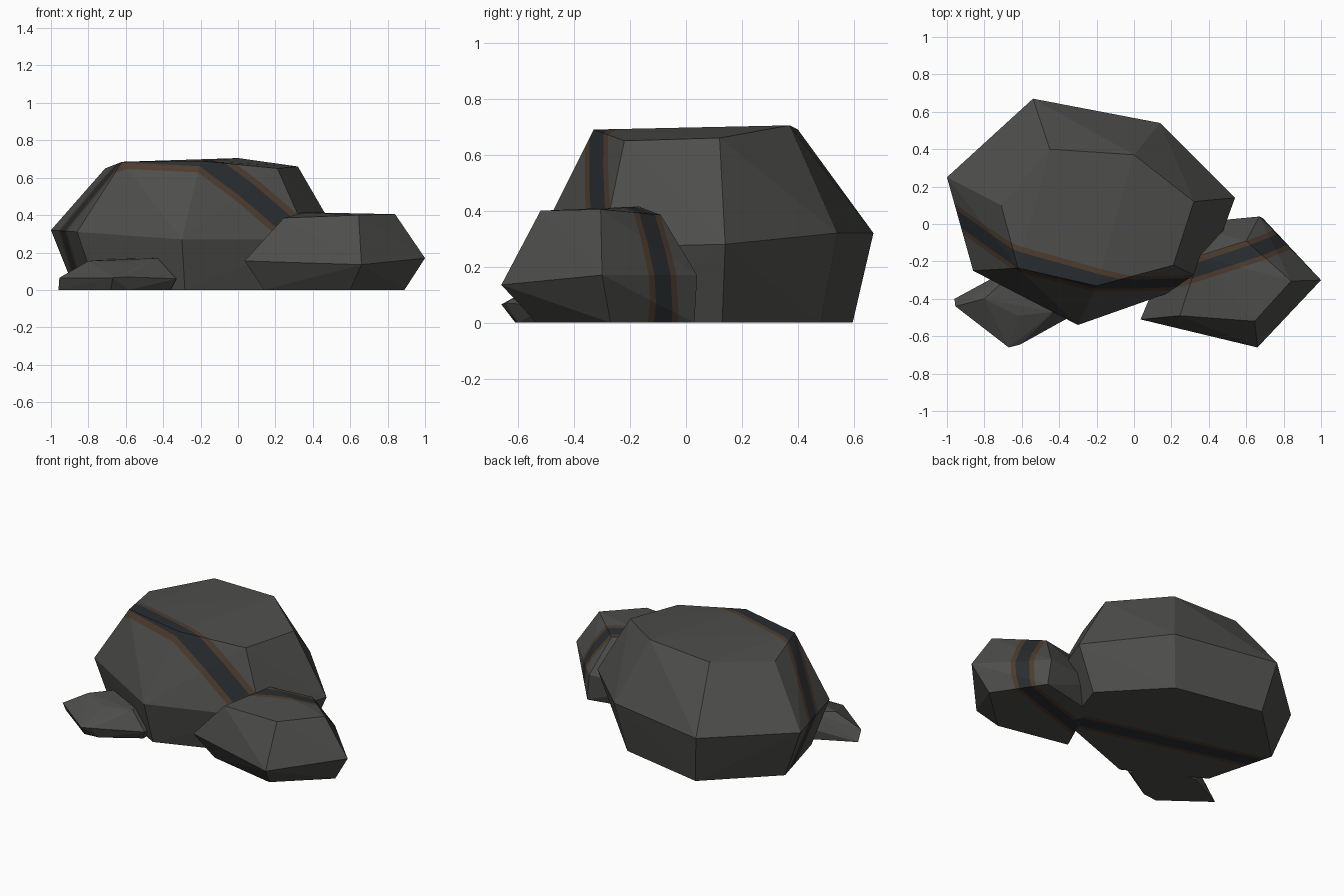
import bpy, bmesh
from mathutils import Vector

if "Cube" in bpy.data.objects:
    bpy.data.objects.remove(bpy.data.objects["Cube"])


def material(name, rgb):
    m = bpy.data.materials.new(name)
    m.diffuse_color = (*rgb, 1)
    m.use_nodes = True
    m.node_tree.nodes["Principled BSDF"].inputs["Base Color"].default_value = m.diffuse_color
    return m


STONE = material("stone", (0.075, 0.075, 0.071))
RUST = material("rust_edge", (0.075, 0.045, 0.027))
VEIN = material("dark_vein", (0.022, 0.026, 0.029))


def rock(name, base, middle, top, vein=None):
    """Faceted boulder: hull of three rings, optionally sliced by a vein slab."""
    bm = bmesh.new()
    for p in [(x, y, 0) for x, y in base] + middle + top:
        bm.verts.new(p)
    res = bmesh.ops.convex_hull(bm, input=bm.verts[:])
    loose = [v for v in bm.verts if not v.link_faces]
    bmesh.ops.delete(bm, geom=loose, context='VERTS')

    # slice the surface into rust / dark / rust bands and colour them
    if vein:
        point, normal, dark, outer = vein
        point, normal = Vector(point), Vector(normal).normalized()
        for d in (-outer, -dark, dark, outer):
            bmesh.ops.bisect_plane(bm, geom=bm.verts[:] + bm.edges[:] + bm.faces[:],
                                   plane_co=point + normal * d, plane_no=normal)
        for f in bm.faces:
            dist = abs((f.calc_center_median() - point).dot(normal))
            f.material_index = 2 if dist < dark else 1 if dist < outer else 0

    bmesh.ops.recalc_face_normals(bm, faces=bm.faces[:])
    mesh = bpy.data.meshes.new(name)
    bm.to_mesh(mesh)
    bm.free()
    for m in (STONE, RUST, VEIN):
        mesh.materials.append(m)
    ob = bpy.data.objects.new(name, mesh)
    bpy.context.collection.objects.link(ob)
    return ob


# large boulder
ring = [(-1.0, .25, .32), (-.54, .67, .32), (.14, .54, .32), (.54, .14, .28),
        (.38, -.30, .27), (-.30, -.54, .27), (-.86, -.25, .31)]
rock("large_boulder",
     [(-.2 + (x + .2) * .84, .05 + (y - .05) * .88) for x, y, z in ring],
     ring,
     [(-.71, .10, .65), (-.62, -.235, .685), (-.20, -.33, .69), (.21, -.22, .65),
      (.32, .12, .66), (0, .37, .705), (-.45, .40, .69)],
     vein=((-.2, -.31, .69), (.25, .91, .33), .042, .07))

# medium rock on the right
rock("medium_rock",
     [(.14, -.44), (.60, -.535), (.89, -.27), (.69, .03), (.32, -.05)],
     [(.035, -.51, .155), (.66, -.66, .135), (1.0, -.30, .17),
      (.67, .04, .17), (.25, 0, .17)],
     [(.245, -.49, .385), (.645, -.52, .40), (.84, -.305, .405),
      (.60, -.09, .385), (.35, -.17, .415)],
     vein=((.61, -.155, .405), (-.31, .95, .05), .036, .062))

# small flat stone at the front left
rock("small_stone",
     [(-.96, -.40), (-.68, -.61), (-.58, -.60), (-.36, -.46), (-.36, -.30), (-.70, -.27)],
     [(-.955, -.44, .065), (-.67, -.66, .065), (-.61, -.645, .07),
      (-.33, -.49, .06), (-.34, -.30, .07), (-.72, -.27, .07)],
     [(-.80, -.40, .155), (-.62, -.49, .15), (-.43, -.47, .17),
      (-.43, -.32, .17), (-.68, -.29, .165)])
